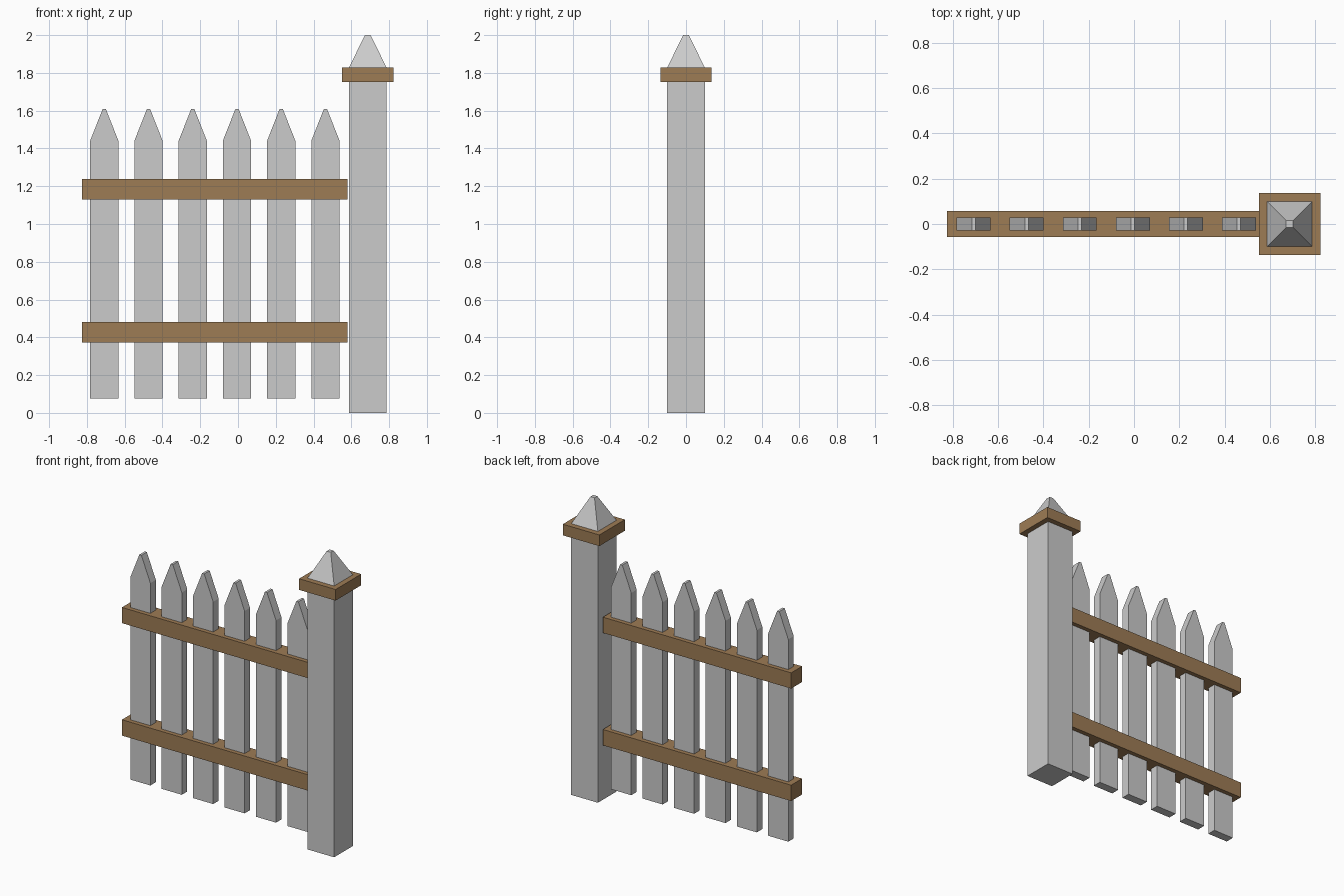
import bpy, bmesh

if "Cube" in bpy.data.objects:
    bpy.data.objects.remove(bpy.data.objects["Cube"])

wood = bpy.data.materials.new("brown_wood")
wood.diffuse_color = (0.34, 0.20, 0.09, 1)
wood.use_nodes = True
wood.node_tree.nodes["Principled BSDF"].inputs["Base Color"].default_value = wood.diffuse_color


def make_object(name, bm, material=None):
    bmesh.ops.recalc_face_normals(bm, faces=bm.faces)
    mesh = bpy.data.meshes.new(name)
    bm.to_mesh(mesh)
    bm.free()
    obj = bpy.data.objects.new(name, mesh)
    bpy.context.collection.objects.link(obj)
    if material:
        mesh.materials.append(material)
    return obj


def box(name, x0, x1, half_y, z0, z1, material=None, taper=1.0):
    """Box between the given limits; taper scales the top face."""
    bm = bmesh.new()
    bmesh.ops.create_cube(bm, size=1)
    cx = (x0 + x1) / 2
    for v in bm.verts:
        s = taper if v.co.z > 0 else 1.0
        v.co = (cx + v.co.x * (x1 - x0) * s, v.co.y * 2 * half_y * s,
                z0 if v.co.z < 0 else z1)
    return make_object(name, bm, material)


def picket(name, cx):
    """Pointed board: front profile extruded through its thickness."""
    profile = [(-0.075, 0.077), (0.075, 0.077), (0.075, 1.44),
               (0.008, 1.61), (-0.008, 1.61), (-0.075, 1.44)]
    bm = bmesh.new()
    face = bm.faces.new([bm.verts.new((cx + x, -0.029, z)) for x, z in profile])
    ext = bmesh.ops.extrude_face_region(bm, geom=[face])
    verts = [g for g in ext["geom"] if isinstance(g, bmesh.types.BMVert)]
    bmesh.ops.translate(bm, verts=verts, vec=(0, 0.058, 0))
    return make_object(name, bm)


# Pickets
for i in range(6):
    picket(f"picket_{i + 1}", -0.708 + i * 0.2342)

# Rails
box("lower_rail", -0.825, 0.579, 0.058, 0.373, 0.48, wood)
box("upper_rail", -0.825, 0.579, 0.058, 1.131, 1.237, wood)

# Gate post with collar and tapered finial
PX = 0.687
box("post", PX - 0.1, PX + 0.1, 0.1, 0.0, 1.76)
box("post_collar", PX - 0.136, PX + 0.136, 0.136, 1.753, 1.828, wood)
box("post_finial", PX - 0.101, PX + 0.101, 0.101, 1.825, 2.0, taper=0.15)
